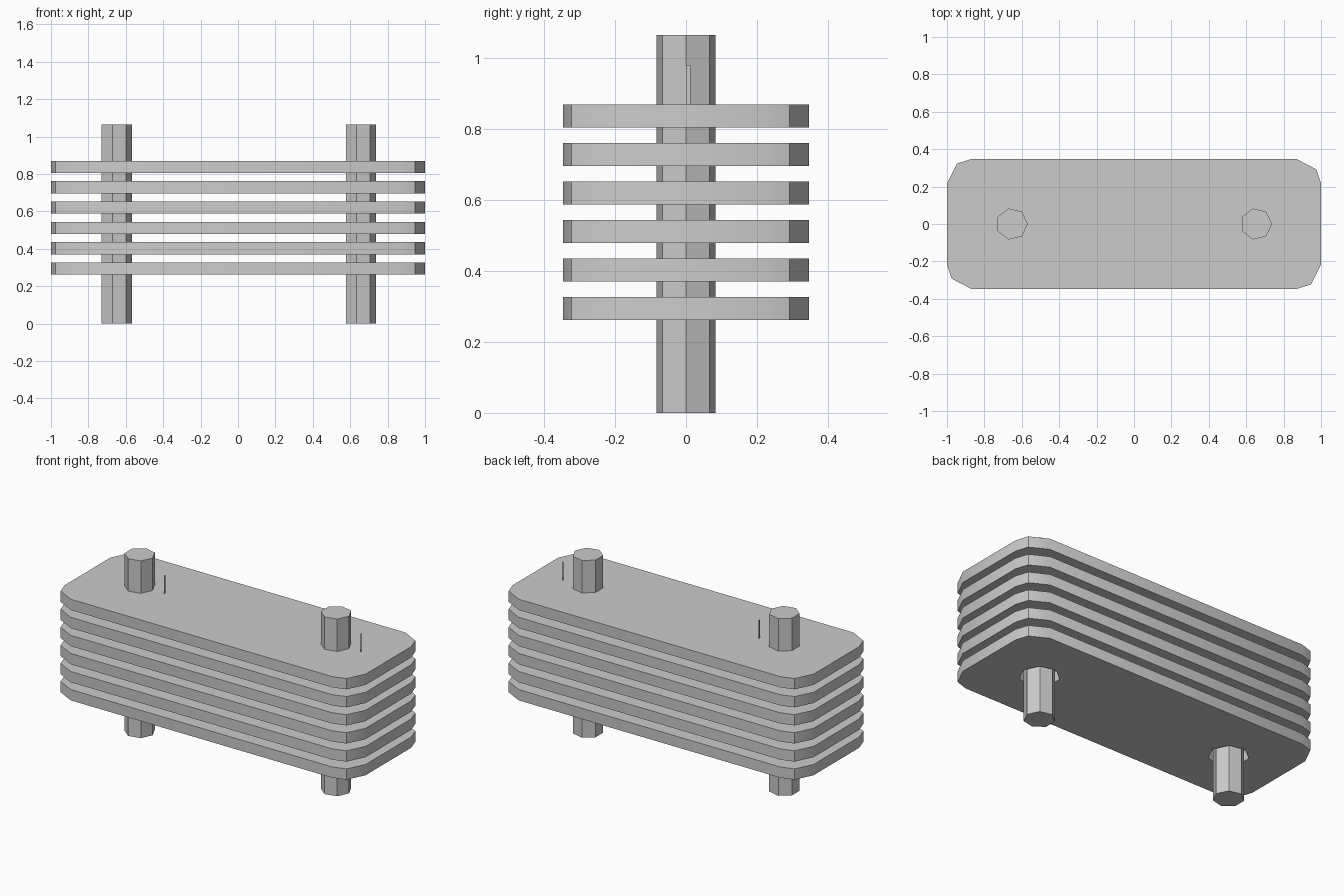
import bpy, bmesh, math

if "Cube" in bpy.data.objects:
    bpy.data.objects.remove(bpy.data.objects["Cube"])

grey = bpy.data.materials.new("light grey")
grey.diffuse_color = (0.6, 0.6, 0.6, 1)
grey.use_nodes = True
grey.node_tree.nodes["Principled BSDF"].inputs["Base Color"].default_value = grey.diffuse_color

ROD_X = (-0.653, 0.653)
PLATE_T, PITCH, FIRST_Z, COUNT = 0.065, 0.1086, 0.262, 6


def prism(name, outline, z0, z1):
    """Extrude a closed outline between two heights."""
    bm = bmesh.new()
    face = bm.faces.new([bm.verts.new((x, y, z0)) for x, y in outline])
    top = bmesh.ops.extrude_face_region(bm, geom=[face])
    verts = [g for g in top["geom"] if isinstance(g, bmesh.types.BMVert)]
    bmesh.ops.translate(bm, verts=verts, vec=(0, 0, z1 - z0))
    bmesh.ops.recalc_face_normals(bm, faces=bm.faces)
    mesh = bpy.data.meshes.new(name)
    bm.to_mesh(mesh)
    bm.free()
    mesh.materials.append(grey)
    obj = bpy.data.objects.new(name, mesh)
    bpy.context.collection.objects.link(obj)
    return obj


def ring(cx, radius, sides):
    return [(cx + radius * math.cos(math.tau * i / sides),
             radius * math.sin(math.tau * i / sides)) for i in range(sides)]


# Clearance holes, open through every plate except the top one
cutters = []
for cx in ROD_X:
    cutter = prism("hole_cutter", ring(cx, 0.11, 7),
                   0.1, FIRST_Z + (COUNT - 1) * PITCH - 0.02)
    cutter.hide_render = True
    cutter.hide_viewport = True
    cutters.append(cutter)

# Plate outline: half of it, repeated with a half turn
half = [(-0.87, 0.347), (-0.947, 0.323), (-1, 0.217),
        (-1, -0.217), (-0.975, -0.292), (-0.87, -0.347)]
outline = half + [(-x, -y) for x, y in half]

# Stack of plates
for i in range(COUNT):
    z = FIRST_Z + i * PITCH
    plate = prism("plate", outline, z, z + PLATE_T)
    if i < COUNT - 1:
        for cutter in cutters:
            mod = plate.modifiers.new("hole", 'BOOLEAN')
            mod.operation = 'DIFFERENCE'
            mod.solver = 'EXACT'
            mod.object = cutter
    bpy.ops.object.select_all(action='DESELECT')
    plate.select_set(True)
    bpy.context.view_layer.objects.active = plate
    bpy.ops.object.shade_smooth_by_angle(angle=math.radians(30))

# Seven-sided rods, each with a thin upright fin beside it
for cx in ROD_X:
    prism("rod", ring(cx, 0.085, 7), 0, 1.065)
    x = cx + 0.16
    prism("fin", [(x, 0), (x + 0.001, 0), (x + 0.001, 0.012), (x, 0.012)],
          0.86, 0.98)
